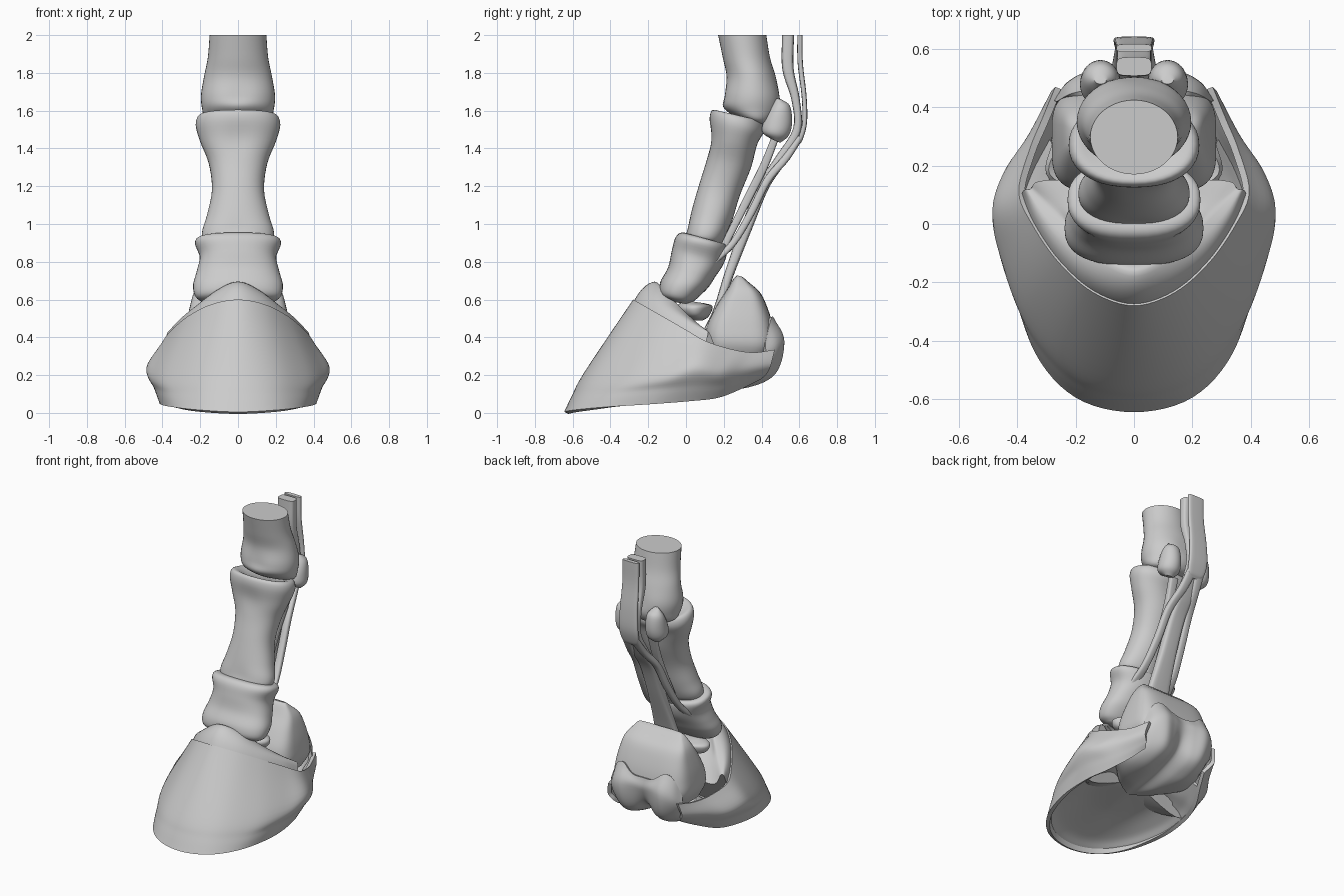
import bpy, bmesh, math
from mathutils import Vector


def spline(pts, k):
    """Points resampled along a Catmull-Rom curve, k steps per span."""
    p = [Vector(q) for q in pts]
    p = [2 * p[0] - p[1]] + p + [2 * p[-1] - p[-2]]
    out = []
    for i in range(1, len(p) - 2):
        a, b, c, d = p[i - 1:i + 3]
        for s in range(k):
            t = s / k
            out.append(0.5 * (2 * b + (c - a) * t + (2 * a - 5 * b + 4 * c - d) * t * t
                              + (3 * b - a - 3 * c + d) * t ** 3))
    return out + [p[-2]]


def finish(name, verts, faces, ref=None, thick=0):
    me = bpy.data.meshes.new(name)
    bm = bmesh.new()
    vs = [bm.verts.new(v) for v in verts]
    for f in faces:
        bm.faces.new([vs[i] for i in f])
    bmesh.ops.remove_doubles(bm, verts=bm.verts, dist=0.0005)
    bmesh.ops.recalc_face_normals(bm, faces=bm.faces)
    if ref:
        r = Vector(ref)
        if sum(f.normal.dot(f.calc_center_median() - r) * f.calc_area() for f in bm.faces) < 0:
            bmesh.ops.reverse_faces(bm, faces=bm.faces)
    bm.to_mesh(me)
    bm.free()
    ob = bpy.data.objects.new(name, me)
    bpy.context.collection.objects.link(ob)
    bpy.ops.object.select_all(action='DESELECT')
    ob.select_set(True)
    bpy.context.view_layer.objects.active = ob
    if thick:
        m = ob.modifiers.new("thickness", 'SOLIDIFY')
        m.thickness = thick
        bpy.ops.object.modifier_apply(modifier=m.name)
    bpy.ops.object.shade_smooth_by_angle(angle=math.radians(45))
    return ob


def loft(name, secs, power=1.0, n=40, k=5):
    """Sections: front y, z, back y, z, half width, centre x, midline groove."""
    secs = [tuple(s) + (0,) * (7 - len(s)) for s in secs]
    cols = list(zip(spline([s[:3] for s in secs], k), spline([s[3:6] for s in secs], k),
                    spline([(s[6], 0, 0) for s in secs], k)))
    verts, faces = [], []
    for a, b, g in cols:
        yf, zf, yb = a
        zb, rx, cx = b
        for i in range(n):
            t = 2 * math.pi * i / n
            c, s = math.cos(t), math.sin(t)
            c = math.copysign(abs(c) ** power, c)
            s = math.copysign(abs(s) ** power, s) * (1 - g.x * math.exp(-(c / 0.35) ** 2))
            verts.append((cx + rx * c, (yf + yb) / 2 + s * (yb - yf) / 2,
                          (zf + zb) / 2 + s * (zb - zf) / 2))
    for j in range(len(cols) - 1):
        for i in range(n):
            i2 = (i + 1) % n
            faces.append((j * n + i, j * n + i2, j * n + n + i2, j * n + n + i))
    faces += [list(range(n)), list(range(len(verts) - n, len(verts)))]
    return finish(name, verts, faces)


def strap(name, path, power=0.5):
    """Tendon along a path of x, y, z, half width, half thickness."""
    secs = []
    for i, (x, y, z, w, t) in enumerate(path):
        a, b = path[max(i - 1, 0)], path[min(i + 1, len(path) - 1)]
        d = Vector((b[1] - a[1], b[2] - a[2])).normalized()
        secs.append((y + d.y * t, z - d.x * t, y - d.y * t, z + d.x * t, w, x))
    return loft(name, secs, power, n=24)


def sheet(name, curves, ref, thick=0, k=6, kv=6, capped=False):
    """Surface across half curves (midline to side), mirrored over x = 0."""
    rows = [spline([(-x, y, z) for x, y, z in c[:0:-1]] + list(c), k) for c in curves]
    cols = [spline(col, kv) for col in zip(*rows)]
    m = len(cols[0])
    verts = [p for c in cols for p in c]
    faces = [(i * m + j, i * m + j + 1, i * m + m + j + 1, i * m + m + j)
             for i in range(len(cols) - 1) for j in range(m - 1)]
    if capped:
        faces += [list(range(m)), list(range(len(verts) - m, len(verts)))]
    return finish(name, verts, faces, ref, thick)


def shift(curve, s, dy=0, dz=0):
    return [(x * s, y * s + dy, z + dz) for x, y, z in curve]


# Bones of the leg column
loft("cannon_bone", [(.17, 2, .425, 2, .15), (.195, 1.88, .445, 1.88, .16), (.215, 1.78, .475, 1.78, .18),
                     (.195, 1.68, .505, 1.68, .196, 0, .07), (.2, 1.62, .5, 1.6, .19, 0, -.02),
                     (.27, 1.565, .46, 1.54, .172, 0, -.08), (.33, 1.535, .42, 1.525, .1)])
loft("long_pastern_bone", [(.2, 1.575, .36, 1.53, .12), (.145, 1.605, .405, 1.545, .2), (.125, 1.56, .415, 1.49, .224),
                           (.127, 1.45, .385, 1.42, .2, 0, .07), (.11, 1.34, .345, 1.3, .155),
                           (.07, 1.21, .285, 1.15, .138), (.03, 1.07, .245, 1.02, .165),
                           (.005, .98, .215, .94, .19, 0, .05), (0, .93, .19, .9, .18), (.04, .9, .15, .88, .12)], 0.9)
loft("short_pastern_bone", [(.04, .94, .17, .89, .13), (-.02, .955, .205, .895, .205), (-.055, .93, .22, .865, .228),
                            (-.075, .86, .2, .79, .203), (-.095, .77, .155, .72, .22), (-.137, .69, .115, .66, .238),
                            (-.14, .63, .06, .6, .225, 0, .08), (-.09, .59, .02, .575, .18, 0, .08)], 0.85)
loft("navicular_bone", [(.0, .595, .1, .58, .12), (-.04, .575, .135, .57, .19), (-.05, .545, .14, .55, .205),
                        (-.02, .51, .12, .51, .18), (.03, .49, .09, .49, .1)])
for s, side in ((-1, "left"), (1, "right")):
    x = .115 * s
    loft(side + "_sesamoid_bone", [(.48, 1.665, .505, 1.66, .02, x), (.445, 1.61, .55, 1.625, .055, x),
                                   (.41, 1.54, .562, 1.54, .068, x), (.405, 1.485, .545, 1.47, .066, x),
                                   (.45, 1.45, .5, 1.43, .03, x)])
    # Ligament and tendon branches on each side
    strap(side + "_sesamoid_ligament", [(.07 * s, .47, 1.45, .03, .02), (.06 * s, .41, 1.3, .025, .022),
                                        (.05 * s, .33, 1.14, .025, .022), (.05 * s, .19, .86, .03, .018)])
    strap(side + "_flexor_branch", [(.03 * s, .605, 1.46, .034, .016), (.05 * s, .53, 1.35, .028, .02),
                                    (.08 * s, .43, 1.23, .025, .02), (.095 * s, .345, 1.06, .025, .02),
                                    (.115 * s, .25, .9, .025, .018), (.13 * s, .15, .8, .03, .015)], 0.7)

# Flexor tendons down the back
strap("deep_flexor_tendon", [(0, .54, 2, .06, .032), (0, .54, 1.82, .06, .03), (0, .58, 1.66, .06, .022),
                             (0, .588, 1.5, .06, .022), (0, .5, 1.34, .055, .03), (0, .41, 1.2, .055, .03),
                             (0, .32, .98, .06, .03), (0, .23, .74, .08, .025), (0, .165, .54, .11, .022),
                             (0, .1, .41, .13, .02)])
strap("superficial_flexor_tendon", [(0, .603, 2, .06, .014), (0, .605, 1.85, .06, .014), (0, .625, 1.68, .065, .013),
                                    (0, .628, 1.54, .07, .013), (0, .605, 1.45, .062, .013), (0, .585, 1.42, .03, .01)])

# Hoof wall: ground edge, flare, widest line and coronet
ground = [(0, -.645, .005), (.2, -.595, .015), (.34, -.44, .03), (.41, -.2, .045),
          (.405, .02, .062), (.36, .17, .08), (.29, .3, .13), (.24, .4, .18)]
flare = [(0, -.6, .1), (.2, -.55, .1), (.355, -.385, .1), (.432, -.15, .12),
         (.44, .04, .135), (.395, .185, .14), (.32, .31, .17), (.26, .43, .21)]
widest = [(0, -.535, .22), (.2, -.475, .22), (.365, -.3, .21), (.455, -.1, .215),
          (.485, .05, .24), (.445, .18, .22), (.365, .3, .23), (.285, .45, .255)]
coronet = [(0, -.28, .6), (.14, -.235, .575), (.26, -.13, .515), (.35, 0, .44),
           (.395, .11, .378), (.36, .25, .335), (.315, .36, .32), (.27, .47, .335)]
sheet("hoof_wall", [ground, flare, widest, coronet], (0, 0, .3), .025)

# Concave sole inside the ground edge
sheet("sole", [shift(ground[:7], .955, 0, .015), shift(ground[:7], .82, 0, .06), shift(ground[:7], .5, 0, .11),
               [(0, -.2 + i * .07, .13 + i * .007) for i in range(7)]], (0, 0, 1), .02)

# Coffin bone filling the front of the hoof
n5 = coronet[:5]
upper = [(0, -.165, .695), (.11, -.12, .65), (.2, -.04, .565), (.285, .04, .49), (.355, .12, .43)]
joint = [(0, -.11, .61), (.1, -.07, .57), (.18, 0, .5), (.22, .07, .45), (.3, .15, .36)]
sheet("coffin_bone", [[(0, -.4 + i * .1, .2) for i in range(5)], shift(n5, .98, -.1, -.3), shift(n5, .97),
                      upper, joint, [(0, -.1 + i * .06, .59 - i * .05) for i in range(5)]],
      (0, 0, .3), capped=True)

# Soft cushion at the heel
loft("digital_cushion", [(.13, .28, .43, .28, .24), (.105, .37, .468, .36, .28), (.11, .46, .46, .46, .275),
                         (.16, .565, .43, .56, .255), (.215, .65, .39, .64, .23), (.25, .71, .335, .69, .19, 0, .1),
                         (.27, .728, .3, .72, .165, 0, .1)], 0.5, n=56)

# Heel bulbs running forward into the frog
sheet("heel_bulbs_and_frog", [
    [(0, .475, .45), (.08, .48, .46), (.16, .46, .51), (.22, .445, .48), (.265, .42, .37)],
    [(0, .485, .37), (.08, .505, .38), (.16, .52, .38), (.23, .485, .35), (.275, .42, .3)],
    [(0, .42, .25), (.08, .455, .21), (.15, .475, .21), (.22, .43, .22), (.26, .38, .24)],
    [(0, .26, .18), (.08, .3, .145), (.15, .33, .135), (.22, .31, .155), (.28, .28, .2)],
    [(0, .08, .145), (.07, .11, .125), (.14, .14, .125), (.21, .15, .14), (.3, .17, .18)],
    [(0, -.06, .14), (.04, -.04, .14), (.09, -.01, .14), (.15, .03, .15), (.2, .07, .18)]],
      (0, .2, .4), .025)
